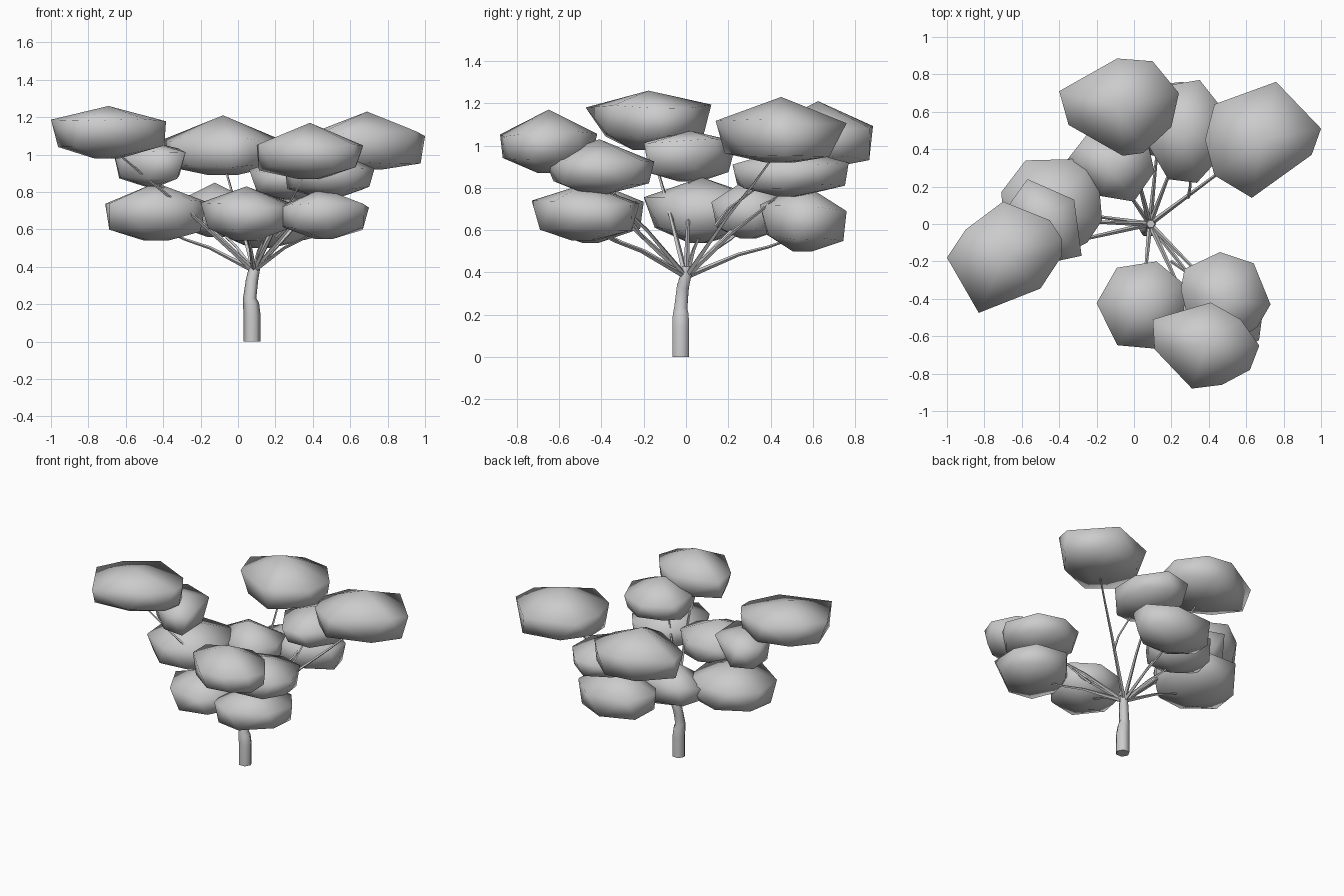
import bpy, bmesh, math, random
from mathutils import Vector

if "Cube" in bpy.data.objects:
    bpy.data.objects.remove(bpy.data.objects["Cube"])

random.seed(7)


def finish(ob, angle):
    bpy.ops.object.select_all(action='DESELECT')
    ob.select_set(True)
    bpy.context.view_layer.objects.active = ob
    if ob.type == 'CURVE':
        bpy.ops.object.convert(target='MESH')
    bpy.ops.object.shade_smooth_by_angle(angle=math.radians(angle))


def tube(name, points, radii, thick_res=1):
    """Tapered tube along a path, turned into a mesh."""
    cu = bpy.data.curves.new(name, 'CURVE')
    cu.dimensions = '3D'
    cu.bevel_depth = 1.0
    cu.bevel_resolution = thick_res
    cu.use_fill_caps = True
    sp = cu.splines.new('POLY')
    sp.points.add(len(points) - 1)
    for p, co, r in zip(sp.points, points, radii):
        p.co = (*co, 1)
        p.radius = r
    ob = bpy.data.objects.new(name, cu)
    bpy.context.collection.objects.link(ob)
    finish(ob, 75)


def box_outline(x0, x1, y0, y1, sides=7):
    """Uneven polygon that fills a rectangle."""
    turn = random.uniform(0, 6.28)
    pts = []
    for i in range(sides):
        a = turn + (i + random.uniform(-.2, .2)) * 2 * math.pi / sides
        pts.append((math.cos(a), math.sin(a)))
    lo = [min(p[i] for p in pts) for i in (0, 1)]
    hi = [max(p[i] for p in pts) for i in (0, 1)]
    return [(x0 + (p[0] - lo[0]) / (hi[0] - lo[0]) * (x1 - x0),
             y0 + (p[1] - lo[1]) / (hi[1] - lo[1]) * (y1 - y0)) for p in pts]


def clump(name, outline, z0, z1, up=.3, down=-.6):
    """Faceted leaf cushion: top point, two rings, small underside. Adds its branch."""
    xs, ys = [p[0] for p in outline], [p[1] for p in outline]
    c = Vector(((min(xs) + max(xs)) / 2, (min(ys) + max(ys)) / 2, (z0 + z1) / 2))
    h = (z1 - z0) / 2
    bm = bmesh.new()
    bm.verts.new((c.x, c.y, z1))
    n = len(outline)
    for i, (x, y) in enumerate(outline):
        bm.verts.new((x, y, c.z + h * (up + random.uniform(-.12, .12))))
        x2, y2 = outline[(i + 1) % n]
        low = Vector(((x * .7 + x2 * .3), (y * .7 + y2 * .3)))
        low = c.xy + (low - c.xy) * .97
        bm.verts.new((low.x, low.y, c.z + h * (down + random.uniform(-.1, .1))))
    for i in range(3):
        a = i * 2.1 + random.random()
        bm.verts.new((c.x + .25 * (max(xs) - c.x) * math.cos(a),
                      c.y + .25 * (max(ys) - c.y) * math.sin(a), z0))
    bmesh.ops.convex_hull(bm, input=bm.verts)
    loose = [v for v in bm.verts if not v.link_faces]
    bmesh.ops.delete(bm, geom=loose, context='VERTS')
    bmesh.ops.recalc_face_normals(bm, faces=bm.faces)
    me = bpy.data.meshes.new(name + "_leaves")
    bm.to_mesh(me)
    bm.free()
    ob = bpy.data.objects.new(name + "_leaves", me)
    bpy.context.collection.objects.link(ob)
    finish(ob, 100)
    # thin branch from the trunk head into the clump
    start = Vector((.085, 0, .38))
    end = c - Vector((0, 0, h * .5))
    d = end - start
    tube(name + "_branch",
         [start, start + d * .45 + Vector((0, 0, .015)), start + d * .7, end],
         [.014, .009, .007, .005], 0)


# Trunk
tube("trunk",
     [(.075, -.025, 0), (.075, -.025, .14), (.07, -.025, .2), (.062, -.025, .23),
      (.075, -.015, .33), (.088, 0, .39), (.09, 0, .43)],
     [.046, .046, .043, .036, .033, .03, .022])

# Clumps drawn from their plan outlines
clump("left_top", [(-1, -.18), (-.9, -.03), (-.7, .12), (-.45, .02), (-.385, -.08),
                   (-.385, -.17), (-.5, -.345), (-.83, -.475)], .98, 1.26, .52, -.5)
clump("right_back_top", [(.38, .45), (.43, .64), (.76, .76), (1, .51), (.95, .37),
                         (.63, .14), (.43, .26)], .92, 1.23, .25, -.75)
clump("back_top", [(-.4, .71), (-.35, .53), (-.06, .365), (.05, .38), (.2, .52),
                   (.24, .7), (.1, .87), (-.09, .885)], .89, 1.21, .15, -.7)
clump("front_top", [(.1, -.51), (.11, -.67), (.31, -.88), (.47, -.86), (.62, -.78),
                    (.67, -.65), (.57, -.51), (.41, -.42)], .87, 1.17, .2, -.6)
clump("front_middle", [(.25, -.35), (.27, -.24), (.46, -.15), (.64, -.21), (.73, -.43),
                       (.66, -.55), (.48, -.67), (.3, -.55)], .77, 1.03)
clump("left_middle", [(-.67, .1), (-.57, .24), (-.32, .13), (-.28, -.17),
                      (-.42, -.2), (-.62, -.08)], .83, 1.07, .6)
clump("left_low", [(-.71, .17), (-.58, .34), (-.2, .35), (-.17, .02),
                   (-.25, -.1), (-.45, -.2), (-.69, -.05)], .54, .85)
clump("centre_low", [(-.36, .34), (-.18, .15), (0, .12), (.11, .28),
                     (.07, .45), (-.25, .48)], .56, .85)

# Remaining clumps: x range, y range, z range
for name, x0, x1, y0, y1, z0, z1 in (
        ("back_middle", .06, .49, .22, .77, .76, .99),
        ("back_low", -.14, .42, .35, .76, .50, .82),
        ("front_left_low", -.20, .29, -.67, -.20, .54, .83),
        ("front_right_low", .20, .70, -.73, -.22, .55, .82)):
    clump(name, box_outline(x0, x1, y0, y1), z0, z1)

# Twigs forking off the limbs
tube("back_twig", [(.29, .14, .62), (.30, .2, .7), (.3, .4, .85)], [.009, .007, .005], 0)
tube("front_twig", [(.2, -.2, .56), (.3, -.27, .66), (.42, -.38, .85)], [.009, .007, .005], 0)
